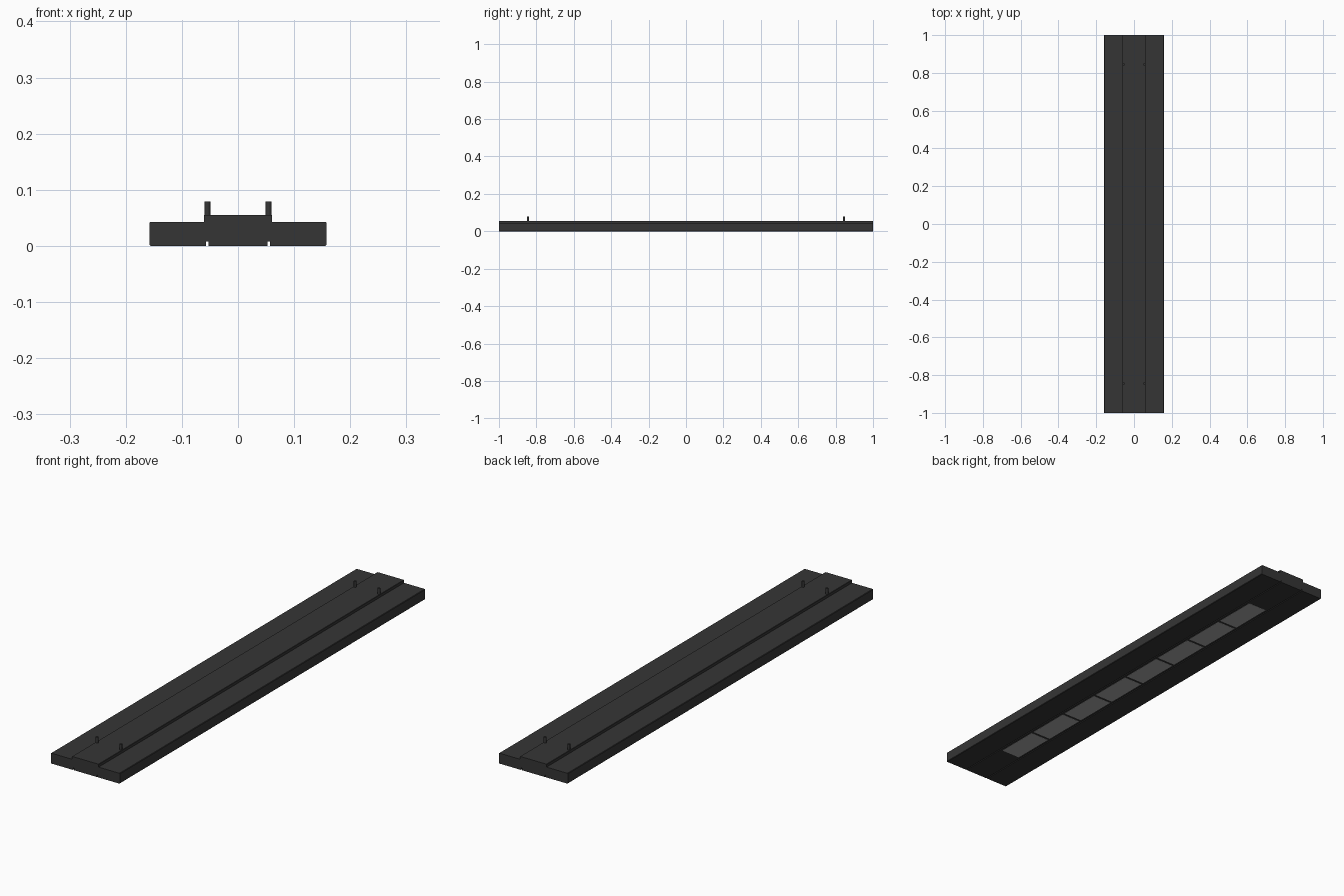
import bpy
import bmesh

cube = bpy.data.objects.get("Cube")
if cube:
    bpy.data.objects.remove(cube, do_unlink=True)


def material(name, value):
    mat = bpy.data.materials.new(name)
    mat.use_nodes = True
    colour = (value, value, value, 1)
    mat.diffuse_color = colour
    mat.node_tree.nodes["Principled BSDF"].inputs["Base Color"].default_value = colour
    return mat


dark = material("dark_grey", 0.036)
pale = material("pale_grey", 0.4)


def finish(bm, name, mat):
    bmesh.ops.recalc_face_normals(bm, faces=bm.faces)
    mesh = bpy.data.meshes.new(name)
    bm.to_mesh(mesh)
    bm.free()
    obj = bpy.data.objects.new(name, mesh)
    bpy.context.collection.objects.link(obj)
    mesh.materials.append(mat)
    return obj


def box(name, x, y, z, mat):
    bm = bmesh.new()
    bmesh.ops.create_cube(bm, size=1)
    for v in bm.verts:
        v.co = [r[0] if c < 0 else r[1] for c, r in zip(v.co, (x, y, z))]
    return finish(bm, name, mat)


# Housing: stepped cross-section with two narrow slots underneath
half = [(0.053, 0), (0.053, 0.008), (0.057, 0.008), (0.057, 0), (0.156, 0),
        (0.158, 0.002), (0.158, 0.041), (0.156, 0.043), (0.061, 0.043),
        (0.061, 0.054), (0.06, 0.055)]
profile = half + [(-x, z) for x, z in reversed(half)]
bm = bmesh.new()
face = bm.faces.new([bm.verts.new((x, -1, z)) for x, z in profile])
ext = bmesh.ops.extrude_face_region(bm, geom=[face])
bmesh.ops.translate(bm, vec=(0, 2, 0),
                    verts=[g for g in ext["geom"] if isinstance(g, bmesh.types.BMVert)])
finish(bm, "housing", dark)

# Hanging pins on the raised spine
for side, x in (("right", -0.0545), ("left", 0.0545)):
    for end, y in (("front", -0.845), ("back", 0.845)):
        bpy.ops.mesh.primitive_cylinder_add(vertices=16, radius=0.0055, depth=0.029,
                                            location=(x, y, 0.0645))
        pin = bpy.context.object
        pin.name = f"{end}_{side}_pin"
        pin.data.materials.append(dark)
        bpy.ops.object.shade_smooth_by_angle()

# Row of light panels on the underside, joined by small tabs
count, start, pitch, gap = 8, -0.79, 0.1975, 0.012
for i in range(count):
    y = start + i * pitch
    box(f"light_panel_{i + 1}", (-0.043, 0.043), (y + gap / 2, y + pitch - gap / 2),
        (-0.0005, 0.004), pale)
